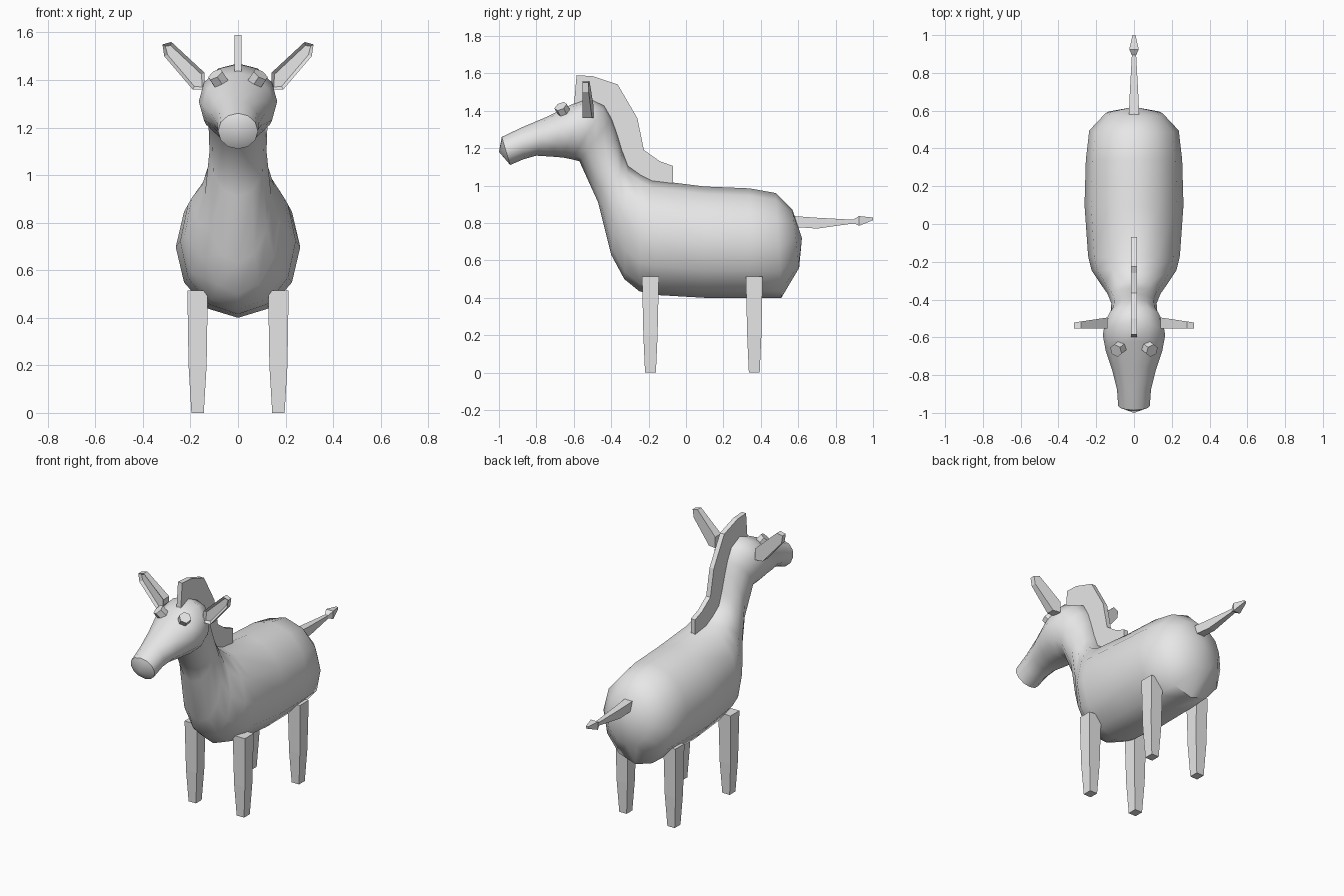
import bpy, bmesh, math
from mathutils import Vector

cube = bpy.data.objects.get("Cube")
if cube:
    bpy.data.objects.remove(cube, do_unlink=True)

COLOR = (0.8, 0.8, 0.8, 1.0)
grey = bpy.data.materials.new("light_grey")
grey.use_nodes = True
grey.diffuse_color = COLOR
grey.node_tree.nodes["Principled BSDF"].inputs["Base Color"].default_value = COLOR


def finish(name, bm, smooth=None):
    bmesh.ops.recalc_face_normals(bm, faces=bm.faces)
    mesh = bpy.data.meshes.new(name)
    bm.to_mesh(mesh)
    bm.free()
    mesh.materials.append(grey)
    obj = bpy.data.objects.new(name, mesh)
    bpy.context.collection.objects.link(obj)
    if smooth:
        bpy.ops.object.select_all(action='DESELECT')
        obj.select_set(True)
        bpy.context.view_layer.objects.active = obj
        bpy.ops.object.shade_smooth_by_angle(angle=math.radians(smooth))
    return obj


def loft(name, rings, tips=(None, None), smooth=None):
    """Skin a list of point rings; each end is a fan to a tip or a flat cap."""
    bm = bmesh.new()
    loops = [[bm.verts.new(p) for p in ring] for ring in rings]
    n = len(loops[0])
    for a, b in zip(loops, loops[1:]):
        for i in range(n):
            j = (i + 1) % n
            bm.faces.new((a[i], a[j], b[j], b[i]))
    for loop, tip in zip((loops[0], loops[-1]), tips):
        if tip:
            v = bm.verts.new(tip)
            for i in range(n):
                bm.faces.new((loop[i], loop[(i + 1) % n], v))
        else:
            bm.faces.new(loop)
    return finish(name, bm, smooth)


def oval(ty, tz, by, bz, hw, n=12):
    """Oval ring hung between a top and a bottom point of the side outline."""
    top, bot = Vector((0, ty, tz)), Vector((0, by, bz))
    mid, half = (top + bot) / 2, (top - bot) / 2
    return [mid + half * math.sin(t) + Vector((hw * math.cos(t), 0, 0))
            for t in (2 * math.pi * i / n for i in range(n))]


# Body, neck and head: one skin from rump to muzzle
SECTIONS = [  # top y, z, bottom y, z, half width
    (0.57, 0.87, 0.605, 0.56, 0.15),
    (0.48, 0.96, 0.51, 0.40, 0.237),
    (0.34, 0.985, 0.34, 0.40, 0.255),
    (0.10, 0.995, 0.10, 0.40, 0.262),
    (-0.18, 1.03, -0.16, 0.415, 0.243),
    (-0.24, 1.06, -0.25, 0.435, 0.225),
    (-0.31, 1.11, -0.33, 0.50, 0.175),
    (-0.34, 1.19, -0.40, 0.63, 0.14),
    (-0.37, 1.29, -0.47, 0.91, 0.12),
    (-0.395, 1.36, -0.57, 1.13, 0.125),
    (-0.435, 1.43, -0.61, 1.14, 0.155),
    (-0.52, 1.47, -0.66, 1.15, 0.165),
    (-0.62, 1.43, -0.72, 1.155, 0.15),
    (-0.75, 1.365, -0.80, 1.16, 0.115),
    (-0.88, 1.31, -0.87, 1.14, 0.09),
    (-0.985, 1.26, -0.94, 1.11, 0.084),
]
loft("body", [oval(*s) for s in SECTIONS],
     tips=((0, 0.62, 0.72), (0, -1.0, 1.18)), smooth=50)


def rect(cx, cy, z, hx, hy):
    return [(cx + sx * hx, cy + sy * hy, z)
            for sx, sy in ((-1, -1), (1, -1), (1, 1), (-1, 1))]


# Tapered legs
for end, y in (("front", -0.19), ("rear", 0.365)):
    for side, s in (("left", 1), ("right", -1)):
        x = s * 0.17
        loft(f"{end}_{side}_leg", [rect(x, y, 0, 0.026, 0.029),
                                   rect(x, y, 0.20, 0.038, 0.038),
                                   rect(x, y, 0.515, 0.043, 0.045)])

# Mane: thin plate along the back of the neck
MANE = [(-0.585, 1.59), (-0.50, 1.585), (-0.365, 1.54), (-0.26, 1.36),
        (-0.225, 1.19), (-0.14, 1.13), (-0.07, 1.105), (-0.07, 1.0),
        (-0.20, 1.0), (-0.34, 1.08), (-0.42, 1.34), (-0.47, 1.41), (-0.60, 1.42)]
loft("mane", [[(x, y, z) for y, z in MANE] for x in (-0.015, 0.015)])

# Tail and tuft: square sections along y
def section(y, top, bottom, hw):
    return [(-hw, y, bottom), (hw, y, bottom), (hw, y, top), (-hw, y, top)]

loft("tail", [section(0.56, 0.838, 0.78, 0.028), section(0.70, 0.828, 0.77, 0.022),
              section(0.90, 0.817, 0.798, 0.011)])
loft("tail_tuft", [section(0.89, 0.815, 0.802, 0.01), section(0.925, 0.837, 0.785, 0.025),
                   section(1.0, 0.829, 0.815, 0.008)])

# Ears: plates with a hollow pressed into the front
EAR = [(0.14, 1.43), (0.28, 1.56), (0.318, 1.55), (0.31, 1.50), (0.19, 1.36), (0.14, 1.36)]
for side, s in (("left", 1), ("right", -1)):
    bm = bmesh.new()
    front = [bm.verts.new((s * x, -0.553, z)) for x, z in EAR]
    back = [bm.verts.new((s * x, -0.495 - 0.15 * (x - 0.14), z)) for x, z in EAR]
    for i in range(6):
        j = (i + 1) % 6
        bm.faces.new((front[i], front[j], back[j], back[i]))
    bm.faces.new(back)
    face = bm.faces.new(front)
    bmesh.ops.recalc_face_normals(bm, faces=bm.faces)
    bmesh.ops.inset_region(bm, faces=[face], thickness=0.015)
    bmesh.ops.translate(bm, vec=(0, 0.015, 0), verts=face.verts)
    finish(f"{side}_ear", bm)

# Eyes: short six-sided studs facing up and outward
for side, s in (("left", 1), ("right", -1)):
    bm = bmesh.new()
    bmesh.ops.create_cone(bm, cap_ends=True, segments=6, radius1=0.036,
                          radius2=0.036, depth=0.05)
    turn = Vector((s * 0.5, -0.4, 0.75)).to_track_quat('Z', 'Y').to_matrix()
    bmesh.ops.rotate(bm, matrix=turn, verts=bm.verts)
    bmesh.ops.translate(bm, vec=(s * 0.083, -0.66, 1.405), verts=bm.verts)
    finish(f"{side}_eye", bm)
